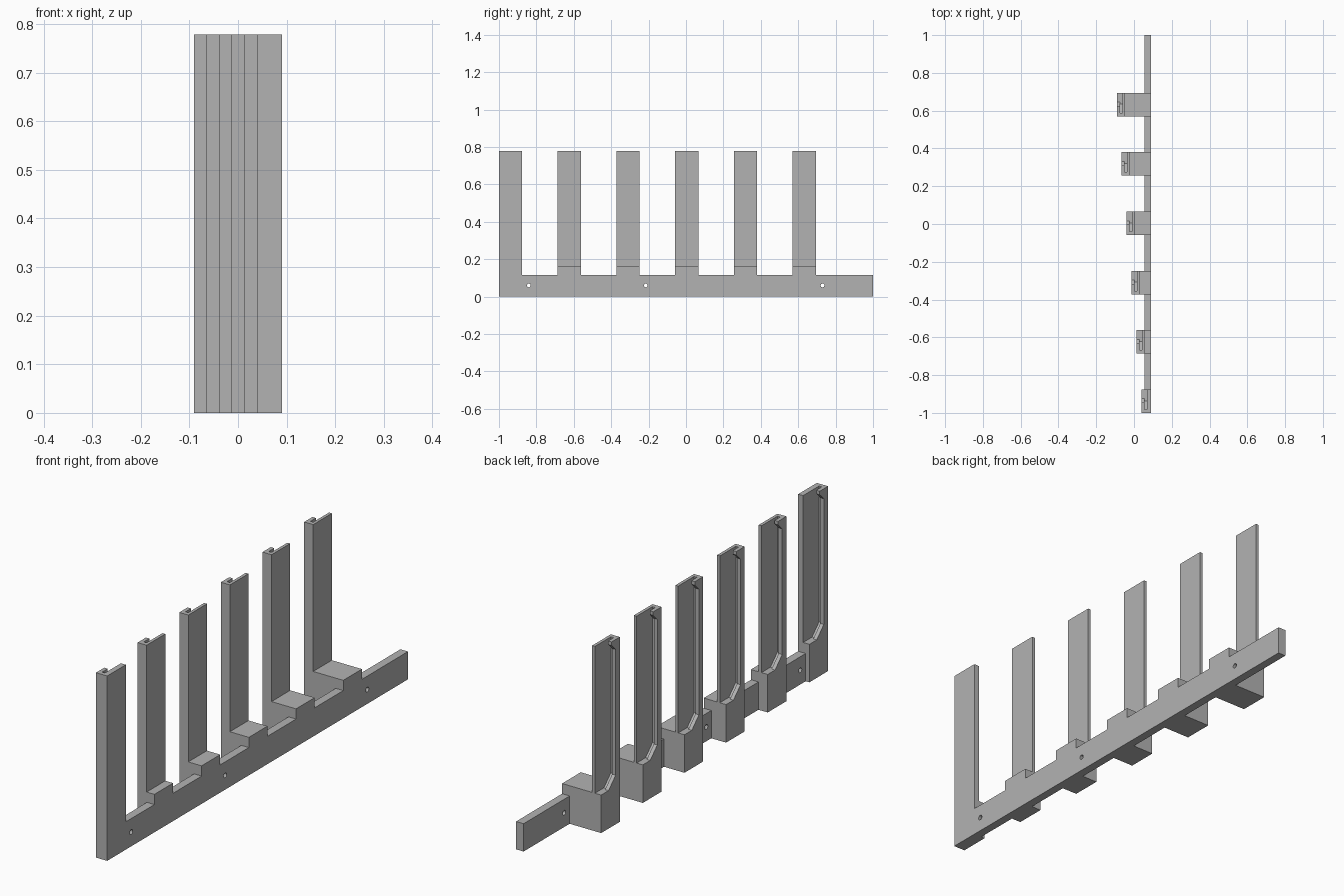
import bpy
import math

cube = bpy.data.objects.get("Cube")
if cube:
    bpy.data.objects.remove(cube, do_unlink=True)

grey = bpy.data.materials.new("plain grey")
grey.use_nodes = True
COLOUR = (0.45, 0.45, 0.45, 1)
grey.diffuse_color = COLOUR
grey.node_tree.nodes["Principled BSDF"].inputs["Base Color"].default_value = COLOUR


def extrude_x(name, profile, x0, x1):
    """Solid made from a (y, z) outline swept along x."""
    n = len(profile)
    verts = [(x, y, z) for x in (x0, x1) for y, z in profile]
    faces = [tuple(reversed(range(n))), tuple(range(n, 2 * n))]
    faces += [(i, (i + 1) % n, n + (i + 1) % n, n + i) for i in range(n)]
    mesh = bpy.data.meshes.new(name)
    mesh.from_pydata(verts, [], faces)
    mesh.materials.append(grey)
    obj = bpy.data.objects.new(name, mesh)
    bpy.context.collection.objects.link(obj)
    return obj


def rect(y0, y1, z0, z1):
    return [(y0, z0), (y1, z0), (y1, z1), (y0, z1)]


BACK = 0.091          # outer face of the mounting rail
TOP = 0.778           # top of the uprights
FOOT = 0.16           # top of the feet
WIDTH = 0.124         # upright width along y
LIP, SLOT = 0.016, 0.029   # depths of the lip and of the slot floor

# Mounting rail with three screw holes
rail = extrude_x("mounting_rail", rect(-1, 1, 0, 0.117), 0.056, BACK)
for i, y in enumerate((-0.84, -0.215, 0.73)):
    bpy.ops.mesh.primitive_cylinder_add(
        vertices=24, radius=0.01, depth=0.2,
        location=(0.073, y, 0.06), rotation=(0, math.pi / 2, 0))
    cutter = bpy.context.object
    cutter.name = f"screw_hole_cutter_{i + 1}"
    cutter.hide_render = True
    cutter.hide_set(True)
    cutter.display_type = 'WIRE'
    cut = rail.modifiers.new("screw hole", 'BOOLEAN')
    cut.operation = 'DIFFERENCE'
    cut.solver = 'EXACT'
    cut.object = cutter

# Six slotted uprights, each stepping further out from the rail
for i in range(6):
    x = 0.039 - 0.026 * i
    y = -1 + 0.314 * i
    depth = 0.052 if i == 0 else 0.042
    tag = f"_{i + 1}"
    extrude_x("foot" + tag, rect(y, y + WIDTH, 0, FOOT), x, BACK)
    extrude_x("back_plate" + tag, rect(y, y + WIDTH, FOOT, TOP), x + SLOT, x + depth)
    # Slot wall with a sloped lead-in at the bottom
    extrude_x("slot_wall" + tag,
              [(y, FOOT), (y + 0.064, FOOT), (y + 0.018, FOOT + 0.046),
               (y + 0.018, TOP), (y, TOP)], x + LIP, x + SLOT)
    # Retaining lip with a sloped base and a hooked cap
    extrude_x("retaining_lip" + tag,
              [(y, FOOT), (y + 0.075, FOOT), (y + 0.028, FOOT + 0.047),
               (y + 0.028, TOP - 0.042), (y + 0.055, TOP - 0.015),
               (y + 0.055, TOP), (y, TOP)], x, x + LIP)
